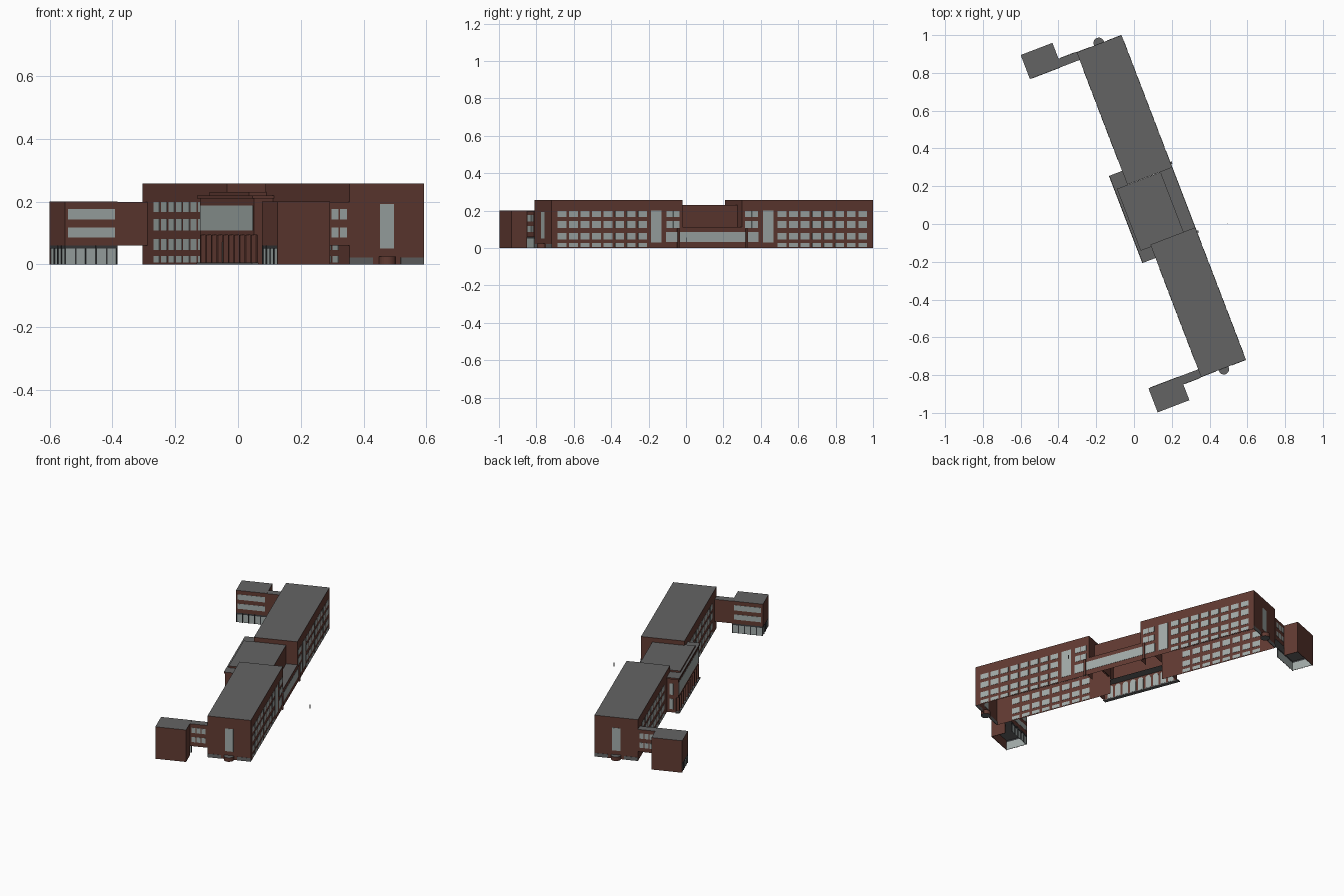
import bpy, bmesh, math
from mathutils import Matrix

if "Cube" in bpy.data.objects:
    bpy.data.objects.remove(bpy.data.objects["Cube"])

# The plan is drawn in a local frame (x = depth, y = length) and turned 21 degrees
TURN = Matrix.Rotation(math.atan2(0.358, 0.934), 4, 'Z')
MID = 0.037  # symmetry line of the plan along its length


def material(name, col):
    m = bpy.data.materials.new(name)
    m.diffuse_color = (*col, 1)
    m.use_nodes = True
    m.node_tree.nodes["Principled BSDF"].inputs["Base Color"].default_value = m.diffuse_color
    return m


BRICK = material("brick", (0.12, 0.043, 0.032))
ROOF = material("roof_grey", (0.127, 0.127, 0.127))
GLASS = material("window_glass", (0.36, 0.41, 0.40))
DARK = material("dark_trim", (0.04, 0.042, 0.045))


def box(bm, x0, x1, y0, y1, z0, z1, skip=""):
    """Box; skip names open faces: b = bottom, e / w = +x / -x side, s = -y end."""
    n = bmesh.ops.create_cube(bm, size=1)['verts']
    for v in n:
        v.co = ((x0 + x1) / 2 + v.co.x * (x1 - x0),
                (y0 + y1) / 2 + v.co.y * (y1 - y0),
                (z0 + z1) / 2 + v.co.z * (z1 - z0))
    for key, axis, val in (("b", 2, z0), ("e", 0, x1), ("w", 0, x0), ("s", 1, y0)):
        if key in skip:
            fs = {f for v in n if v.is_valid for f in v.link_faces}
            gone = [f for f in fs if all(abs(v.co[axis] - val) < 1e-6 for v in f.verts)]
            bmesh.ops.delete(bm, geom=gone, context='FACES_ONLY')


def finish(bm, name, mat, roofed=False, mirror=False):
    if mirror:  # reflect across the middle of the plan
        for v in bm.verts:
            v.co.y = 2 * MID - v.co.y
        bmesh.ops.reverse_faces(bm, faces=bm.faces[:])
    bm.normal_update()
    if roofed:  # level faces become roof
        for f in bm.faces:
            f.material_index = 1 if abs(f.normal.z) > 0.9 else 0
    bm.transform(TURN)
    me = bpy.data.meshes.new(name)
    bm.to_mesh(me)
    bm.free()
    for m in ([mat, ROOF] if roofed else [mat]):
        me.materials.append(m)
    ob = bpy.data.objects.new(name, me)
    bpy.context.collection.objects.link(ob)


def part(name, mat, boxes, roofed=False, mirror=False, skip=""):
    bm = bmesh.new()
    for b in boxes:
        box(bm, *b, skip=skip)
    finish(bm, name, mat, roofed, mirror)


T = 0.0015        # half thickness of window plates
XW, XE = 0.042, 0.296   # west and east long walls
ROWS = [(0.166, 0.199), (0.108, 0.145), (0.045, 0.08), (0.006, 0.027)]

for side, mir in (("north", False), ("south", True)):
    # Long wing, with its inner end wall only above the low centre
    part(side + "_wing", BRICK, [(XW, XE, 0.207, 0.957, 0, 0.258)], True, mir, "bs")
    part(side + "_wing_inner_end", BRICK, [(XW, XE, 0.207, 0.209, 0.112, 0.257)], mirror=mir)

    # Grid of wing windows on both long walls
    wins = []
    for x, first, last in ((XW, -1, 7), (XE, 0, 8)):
        for i in range(first, last):
            c = 0.436 + 0.066 * i
            for z0, z1 in ROWS:
                wins.append((x - T, x + T, c - 0.025, c + 0.025, z0, z1))
    # stair window and pair beside it
    wins.append((XE - T, XE + T, 0.327, 0.388, 0.03, 0.2))
    for z0, z1 in ROWS[:2]:
        for c in (0.243, 0.281):
            wins.append((XE - T, XE + T, c - 0.018, c + 0.018, z0, z1))
    # tall window in the end wall
    wins.append((0.145, 0.193, 0.957 - T, 0.957 + T, 0.05, 0.192))
    part(side + "_wing_windows", GLASS, wins, mirror=mir)

    # Grey plinth on the end wall
    part(side + "_plinth", ROOF,
         [(XW, 0.122, 0.955, 0.9585, 0, 0.022), (0.216, XE, 0.955, 0.9585, 0, 0.022)], mirror=mir)

    # Rounded end porch
    bm = bmesh.new()
    bmesh.ops.create_cone(bm, cap_ends=True, segments=24, radius1=0.028, radius2=0.028, depth=0.025,
                          matrix=Matrix.Translation((0.169, 0.962, 0.0125)))
    finish(bm, side + "_end_porch", BRICK, True, mir)

    # Outlying pavilion raised on a glazed ground floor, with its link
    part(side + "_pavilion", BRICK, [(-0.24, -0.06, 0.914, 1.05, 0.06, 0.2)], True, mir)
    part(side + "_link", BRICK, [(-0.06, XW, 0.914, 0.96, 0.06, 0.199)], True, mir)
    part(side + "_pavilion_ground_walls", BRICK,
         [(-0.24, -0.06, 1.047, 1.05, 0, 0.06), (-0.063, -0.06, 0.96, 1.047, 0, 0.06)], mirror=mir)
    part(side + "_pavilion_ground_glass", GLASS,
         [(-0.236, -0.064, 0.917, 0.919, 0, 0.05), (-0.237, -0.235, 0.919, 1.047, 0, 0.05)], mirror=mir)
    piers = [(-0.24 + 0.0352 * i, -0.236 + 0.0352 * i, 0.914, 0.918, 0, 0.06) for i in range(6)]
    piers += [(-0.24, -0.236, 0.914 + 0.0325 * i, 0.918 + 0.0325 * i, 0, 0.06) for i in range(1, 4)]
    piers += [(-0.239, -0.06, 0.915, 0.919, 0.05, 0.06), (-0.239, -0.235, 0.919, 1.047, 0.05, 0.06)]
    part(side + "_pavilion_piers", DARK, piers, mirror=mir)

    # Ribbon windows on the pavilion's inner face and the link's outer face
    rib = []
    for z0, z1 in ((0.143, 0.176), (0.086, 0.118)):
        rib.append((-0.23, -0.07, 0.914 - T, 0.914 + T, z0, z1))
        rib += [(-0.05 + 0.029 * i, -0.026 + 0.029 * i, 0.96 - T, 0.96 + T, z0, z1) for i in range(3)]
    part(side + "_ribbon_windows", GLASS, rib, mirror=mir)

    # Narrow windows in the side of the entrance block
    part(side + "_entrance_side_window", GLASS,
         [(0.005, 0.027, 0.277 - T, 0.277 + T, 0.11, 0.18),
          (0.005, 0.027, 0.277 - T, 0.277 + T, 0.02, 0.085)], mirror=mir)

    # Small pier against the east wall
    part(side + "_east_pier", BRICK, [(XE, 0.305, 0.226, 0.238, 0, 0.105)], True, mir)

# Low centre on the east and the taller hall behind it, open underneath
part("centre_low", BRICK, [(0.23, XE, -0.146, 0.207, 0, 0.113)], True, skip="bw")
part("centre_hall", BRICK, [(-0.018, 0.23, -0.145, 0.206, 0.113, 0.23)], True, skip="b")

# East strip of windows
part("east_strip_windows", GLASS, [(XE - T, XE + T, -0.228, 0.302, 0.032, 0.087)])

# West entrance block: set-back ground floor, projecting upper floor
part("entrance_ground_floor", BRICK, [(-0.012, XW, -0.203, 0.277, 0, 0.095)], True, skip="be")
part("entrance_upper_floor", BRICK, [(-0.024, XW, -0.203, 0.277, 0.093, 0.21)], True, skip="be")
part("entrance_roof_slab", BRICK, [(-0.031, XW, -0.209, 0.285, 0.21, 0.2195)], True)
part("entrance_step", ROOF, [(-0.033, -0.01, -0.209, 0.285, 0, 0.006)])

# Upper glazing of the entrance
part("entrance_glazing", GLASS, [(-0.024 - T, -0.024 + T, -0.196, 0.27, 0.108, 0.187)])

# Arched openings below
bm = bmesh.new()
pitch = 0.45 / 9
for i in range(9):
    c, r, spring = -0.188 + pitch * (i + 0.5), 0.018, 0.07
    pts = [(c + r, 0.007), (c - r, 0.007)]
    pts += [(c - r * math.cos(a * math.pi / 8), spring + r * math.sin(a * math.pi / 8)) for a in range(9)]
    f = bm.faces.new([bm.verts.new((-0.0135, y, z)) for y, z in pts])
    ext = bmesh.ops.extrude_face_region(bm, geom=[f])['geom']
    bmesh.ops.translate(bm, vec=(0.003, 0, 0), verts=[v for v in ext if isinstance(v, bmesh.types.BMVert)])
bmesh.ops.recalc_face_normals(bm, faces=bm.faces[:])
finish(bm, "entrance_arches", GLASS)

# Brick pilasters between the arches
part("entrance_pilasters", BRICK,
     [(-0.028, -0.012, -0.188 + pitch * i - 0.005, -0.188 + pitch * i + 0.005, 0.006, 0.094) for i in range(10)])

# Small post standing off the east side
part("east_post", ROOF, [(0.463, 0.467, -0.176, -0.172, 0.032, 0.056)])
